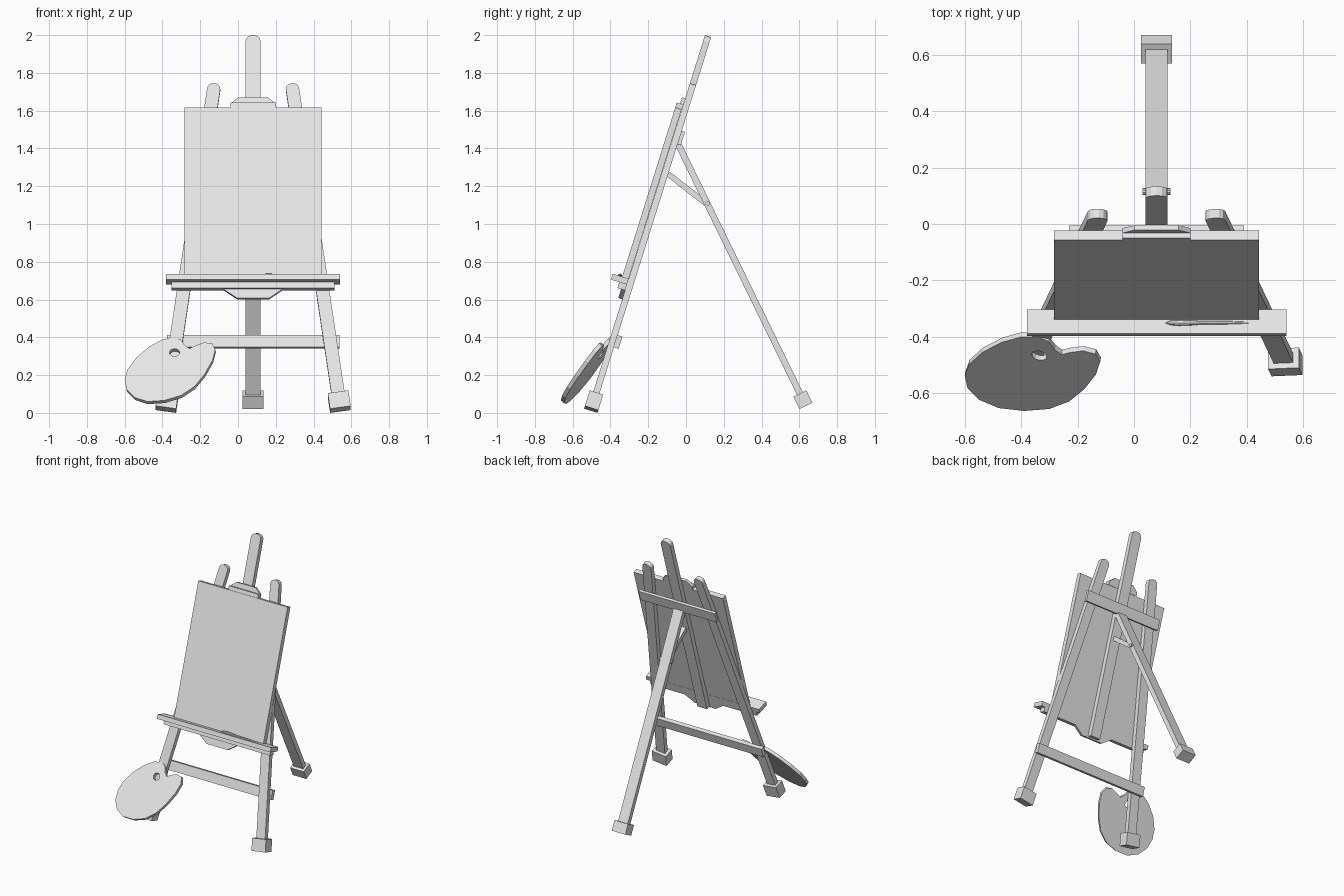
import bpy, bmesh, math
from mathutils import Matrix, Vector

cube = bpy.data.objects.get("Cube")
if cube:
    bpy.data.objects.remove(cube, do_unlink=True)

GREY = (0.8, 0.8, 0.8, 1.0)
mat = bpy.data.materials.new("plain grey")
mat.use_nodes = True
mat.diffuse_color = GREY
mat.node_tree.nodes["Principled BSDF"].inputs["Base Color"].default_value = GREY

CX = 0.08  # centre line of the easel


def frame(x, y, z, a):
    """Local axes: u = x, v = up the board (leaning by a), w = out of its face."""
    s, c = math.sin(a), math.cos(a)
    return Matrix(((1, 0, 0, x), (0, s, -c, y), (0, c, s, z), (0, 0, 0, 1)))


LEAN = frame(CX, -0.526, 0, math.radians(17.4))


def finish(name, bm):
    bmesh.ops.recalc_face_normals(bm, faces=bm.faces)
    me = bpy.data.meshes.new(name)
    bm.to_mesh(me)
    bm.free()
    me.materials.append(mat)
    ob = bpy.data.objects.new(name, me)
    bpy.context.collection.objects.link(ob)
    return ob


def board(name, outline, w0, w1, m=LEAN):
    """Prism from a (u, v) outline between depths w0 and w1."""
    bm = bmesh.new()
    f = bm.faces.new([bm.verts.new((u, v, w0)) for u, v in outline])
    ext = bmesh.ops.extrude_face_region(bm, geom=[f])["geom"]
    bmesh.ops.translate(bm, vec=(0, 0, w1 - w0),
                        verts=[g for g in ext if isinstance(g, bmesh.types.BMVert)])
    bm.transform(m)
    return finish(name, bm)


def rect(u0, u1, v0, v1):
    return [(u0, v0), (u1, v0), (u1, v1), (u0, v1)]


def round_top(h, v0, v1, rise=0.03, n=6):
    """Strip of half width h with a rounded upper end."""
    arc = [(h * math.cos(math.pi * i / n), v1 - rise + rise * math.sin(math.pi * i / n))
           for i in range(n + 1)]
    return [(-h, v0), (h, v0)] + arc


def swing(pts, side, u, v, ang):
    """Turn an outline in the board plane, move it, mirror it for the other side."""
    s, c = math.sin(ang), math.cos(ang)
    return [(side * (u + p * c - q * s), v + p * s + q * c) for p, q in pts]


# Mast, front legs and their feet
board("mast", round_top(0.039, 0.64, 2.096), -0.034, 0)
SPLAY = math.atan2(0.25, 1.75)
for side, label in ((1, "left"), (-1, "right")):
    leg = swing(round_top(0.035, 0.03, 1.823), side, 0.462, 0.025, SPLAY)
    board(f"{label}_front_leg", leg, -0.034, 0)
    foot = swing(rect(-0.055, 0.055, 0, 0.087), side, 0.462, 0.025, SPLAY)
    board(f"{label}_front_foot", foot, -0.055, 0.02)

# Crossbars behind the legs
board("lower_crossbar", rect(-0.457, 0.457, 0.375, 0.442), -0.06, -0.03)
board("upper_crossbar", rect(-0.31, 0.31, 1.50, 1.575), -0.052, -0.032)

# Canvas with the holders above and below it
board("canvas", rect(-0.363, 0.363, 0.735, 1.683), 0.001, 0.036)
board("top_clamp_lip", rect(-0.12, 0.12, 1.684, 1.71), 0, 0.036)
board("top_clamp_plate", [(-0.12, 1.71), (0.12, 1.71), (0.078, 1.745), (-0.078, 1.745)], 0, 0.018)
board("shelf", rect(-0.46, 0.46, 0.712, 0.744), 0, 0.088)
board("shelf_support", rect(-0.432, 0.432, 0.68, 0.712), 0, 0.042)
board("shelf_bracket", [(-0.157, 0.685), (-0.157, 0.68), (-0.085, 0.63),
                        (0.085, 0.63), (0.157, 0.68), (0.157, 0.685)], 0, 0.022)

# Rear leg, its foot, the brace and the pin
BACK = frame(CX, 0.635, 0.037, math.atan2(-0.675, 1.383))
board("rear_leg", rect(-0.039, 0.039, 0.03, 1.539), -0.017, 0.017, BACK)
board("rear_foot", rect(-0.055, 0.055, 0, 0.073), -0.038, 0.038, BACK)
BRACE = frame(CX, -0.095, 1.265, math.atan2(0.212, -0.165))
board("brace", rect(-0.018, 0.018, 0, 0.269), -0.015, 0.015, BRACE)
bm = bmesh.new()
bmesh.ops.create_cone(bm, cap_ends=True, segments=10, radius1=0.012, radius2=0.012, depth=0.1)
bm.transform(Matrix.Translation((CX, 0.115, 1.108)) @ Matrix.Rotation(math.pi / 2, 4, 'Y'))
finish("brace_pin", bm)

# Paintbrush lying on the shelf: (distance along x, radius)
profile = [(0.0, 0.001), (0.02, 0.008), (0.05, 0.011), (0.1, 0.009), (0.13, 0.006),
           (0.2, 0.007), (0.26, 0.005), (0.35, 0.002)]
bm = bmesh.new()
rings = [[bm.verts.new((x, r * math.cos(k * math.pi / 4), r * math.sin(k * math.pi / 4)))
          for k in range(8)] for x, r in profile]
for a, b in zip(rings, rings[1:]):
    for k in range(8):
        bm.faces.new((a[k], a[(k + 1) % 8], b[(k + 1) % 8], b[k]))
bm.faces.new(rings[0])
bm.faces.new(rings[-1])
spot = LEAN @ Vector((0, 0.747, 0.05))
bm.transform(Matrix.Translation((0.11, spot.y, spot.z)) @ Matrix.Rotation(0.02, 4, 'Y'))
finish("paintbrush", bm)

# Palette with thumb hole and notch, leaning on the right leg
edge = [(-0.28, 0.357), (-0.257, 0.341), (-0.225, 0.357), (-0.18, 0.373), (-0.137, 0.368),
        (-0.12, 0.336), (-0.135, 0.278), (-0.177, 0.204), (-0.23, 0.14), (-0.3, 0.093),
        (-0.389, 0.066), (-0.48, 0.06), (-0.548, 0.082), (-0.59, 0.124), (-0.6, 0.177),
        (-0.585, 0.23), (-0.537, 0.294), (-0.468, 0.352), (-0.4, 0.389), (-0.336, 0.4),
        (-0.304, 0.389)]
hole = [(-0.336 + 0.027 * math.cos(i * math.pi / 6), 0.32 + 0.02 * math.sin(i * math.pi / 6))
        for i in range(12)]
bm = bmesh.new()
edges = []
for loop in (edge, hole):
    vs = [bm.verts.new((x, -0.78 - 0.165 * x + 0.806 * z, z)) for x, z in loop]
    edges += [bm.edges.new((vs[i - 1], vs[i])) for i in range(len(vs))]
bmesh.ops.triangle_fill(bm, edges=edges, use_beauty=True)
ext = bmesh.ops.extrude_face_region(bm, geom=bm.faces[:])["geom"]
back = Vector((0.165, 1, -0.806)).normalized() * 0.022
bmesh.ops.translate(bm, vec=back, verts=[g for g in ext if isinstance(g, bmesh.types.BMVert)])
finish("palette", bm)
